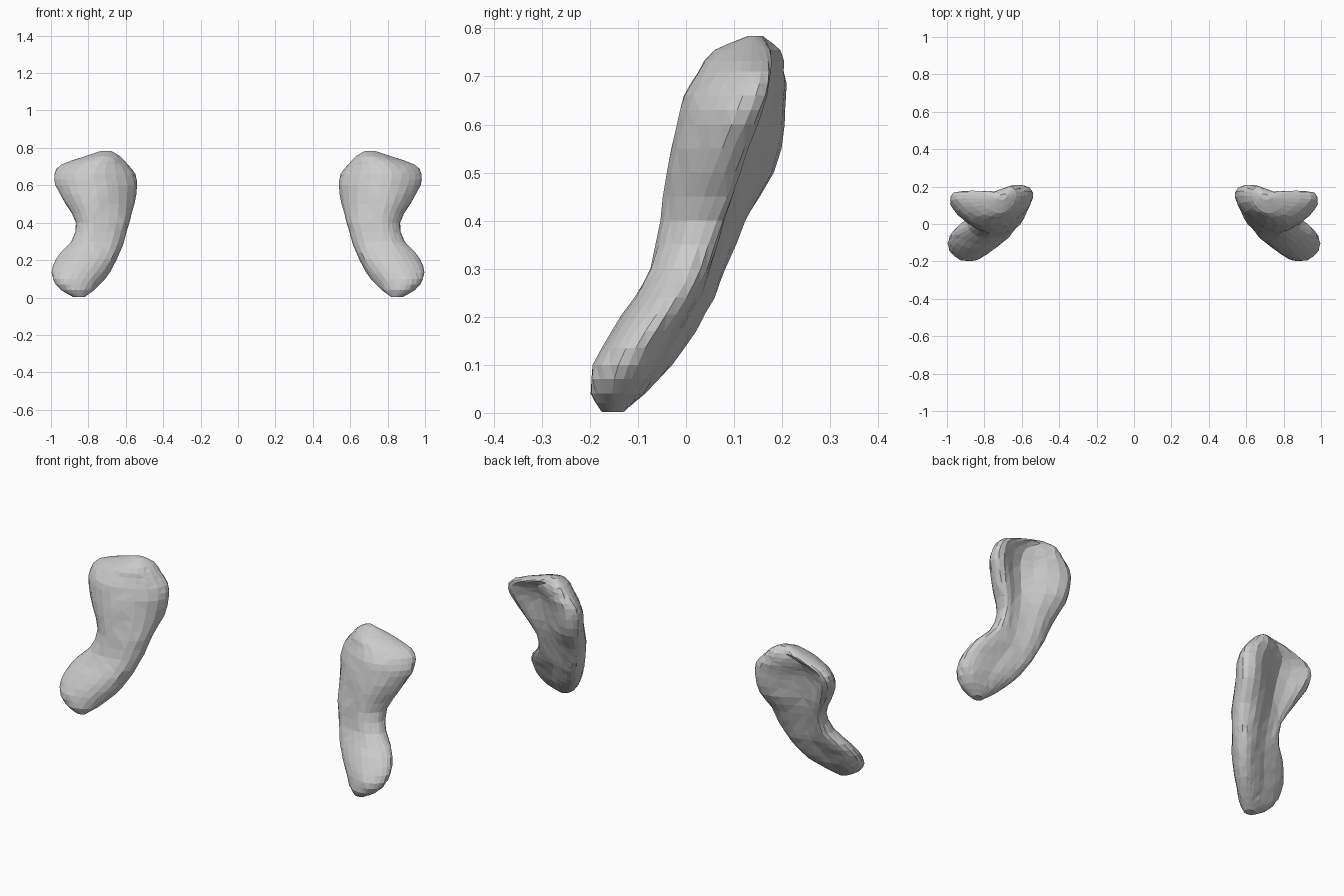
import bpy, bmesh, random
from math import sin, pi
from mathutils import Vector

if "Cube" in bpy.data.objects:
    bpy.data.objects.remove(bpy.data.objects["Cube"])

# Cross-sections bottom to top: z, then inner, front, outer, back-groove points
# (x, y), then how far the two back ridges swell
SECTIONS = [
    (0.002, .82, -.155, .85, -.175, .88, -.155, .85, -.13, 0),
    (0.04, .77, -.12, .87, -.197, .945, -.14, .85, -.09, .005),
    (0.10, .71, -.06, .865, -.19, .99, -.12, .85, -.05, .008),
    (0.17, .665, -.012, .82, -.152, .99, -.085, .82, -.01, .01),
    (0.24, .635, .025, .78, -.105, .95, -.04, .79, .03, .012),
    (0.30, .61, .05, .76, -.073, .89, -.01, .78, .05, .016),
    (0.40, .585, .09, .735, -.05, .865, .022, .78, .078, .022),
    (0.50, .555, .15, .745, -.036, .92, .055, .785, .10, .033),
    (0.60, .54, .17, .76, -.02, .975, .095, .80, .11, .04),
    (0.66, .55, .175, .77, -.003, .98, .12, .81, .125, .038),
    (0.71, .59, .175, .75, .025, .945, .135, .80, .15, .026),
    (0.755, .63, .168, .71, .06, .82, .135, .73, .175, .01),
    (0.784, .68, .15, .70, .13, .73, .14, .70, .16, 0),
]
SEG = 6  # points between neighbouring section points


def hermite(a, b, ta, tb, t):
    t2, t3 = t * t, t * t * t
    return (a * (2*t3 - 3*t2 + 1) + ta * (t3 - 2*t2 + t)
            + b * (3*t2 - 2*t3) + tb * (t3 - t2))


def ring(row):
    z, swell = row[0], row[9]
    p = [Vector((row[i], row[i + 1], z)) for i in (1, 3, 5, 7)]
    tan = [(p[(i + 1) % 4] - p[i - 1]) * 0.78 for i in range(4)]
    # Swelling of each quarter: front inner, front outer, back outer, back inner
    belly = 0.024 * sin(pi * z / 0.8)
    push = [Vector((-.7, -.7, 0)) * belly, Vector((0, 0, 0)),
            Vector((.05, 1, 0)) * swell, Vector((0, .95, 0)) * swell]
    return [hermite(p[i], p[(i + 1) % 4], tan[i], tan[(i + 1) % 4], k / SEG)
            + push[i] * sin(pi * k / SEG) ** 1.5
            for i in range(4) for k in range(SEG)]


def build_lobe(name, side):
    random.seed(4)
    # Add one in-between section per pair for a rounder body
    rows = [Vector(r) for r in SECTIONS]
    last = len(rows) - 1

    def slope(i):
        a, b = rows[max(i - 1, 0)], rows[min(i + 1, last)]
        return (b - a) / (b[0] - a[0])

    levels = []
    for i in range(last):
        h = rows[i + 1][0] - rows[i][0]
        levels.append(rows[i])
        levels.append(hermite(rows[i], rows[i + 1],
                              slope(i) * h, slope(i + 1) * h, 0.5))
    levels.append(rows[last])

    # Loft the sections, with slight sculpted unevenness
    bm = bmesh.new()
    loops = []
    for n, row in enumerate(levels):
        j = 0.002 if 1 < n < len(levels) - 2 else 0
        loops.append([bm.verts.new((side * (c.x + random.uniform(-j, j)),
                                    c.y + random.uniform(-j, j), c.z))
                      for c in ring(row)])
    for a, b in zip(loops, loops[1:]):
        for k in range(len(a)):
            m = (k + 1) % len(a)
            bm.faces.new((a[k], a[m], b[m], b[k]))
    bm.faces.new(loops[0])
    bm.faces.new(loops[-1])
    bmesh.ops.recalc_face_normals(bm, faces=bm.faces)
    bmesh.ops.triangulate(bm, faces=bm.faces)
    mesh = bpy.data.meshes.new(name)
    bm.to_mesh(mesh)
    bm.free()
    bpy.context.collection.objects.link(bpy.data.objects.new(name, mesh))


# Mirrored pair
build_lobe("right_lobe", 1)
build_lobe("left_lobe", -1)
